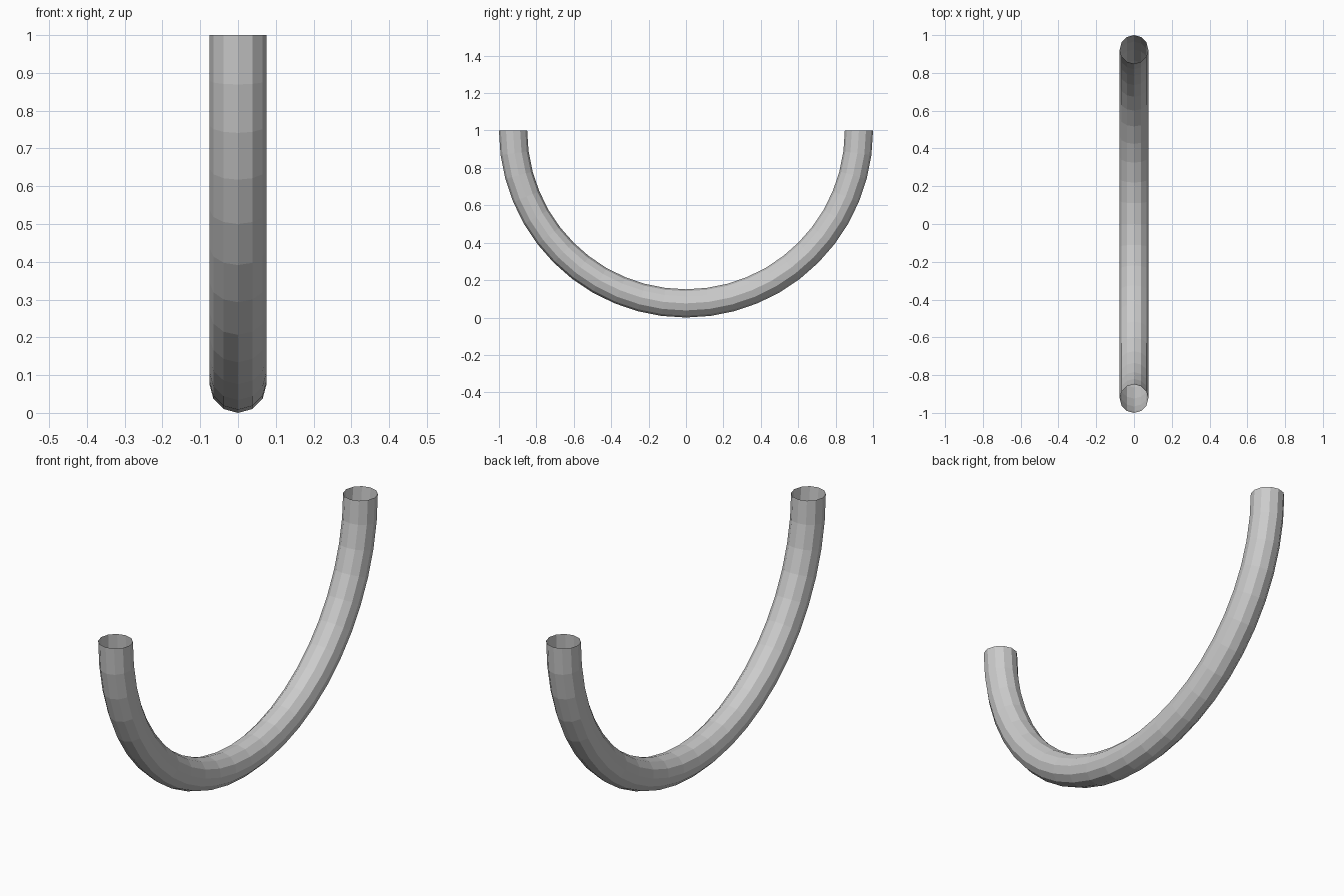
import bpy
import bmesh
from math import sin, cos, pi

if "Cube" in bpy.data.objects:
    bpy.data.objects.remove(bpy.data.objects["Cube"])

MINOR = 0.0755        # tube radius
MAJOR = 1.0 - MINOR   # bend radius to the tube centre
SIDES, STEPS = 12, 24

bm = bmesh.new()

# Rings of the tube swept along a half circle that opens upward
rings = []
for i in range(STEPS + 1):
    a = pi + pi * i / STEPS
    ring = []
    for j in range(SIDES):
        t = 2 * pi * j / SIDES
        r = MAJOR + MINOR * cos(t)
        ring.append(bm.verts.new((MINOR * sin(t), r * cos(a), 1 + r * sin(a))))
    rings.append(ring)

# Flat side faces, both ends left open
for r0, r1 in zip(rings, rings[1:]):
    for j in range(SIDES):
        k = (j + 1) % SIDES
        bm.faces.new((r0[j], r0[k], r1[k], r1[j]))

# Make every face point away from the tube centre line
bm.normal_update()
f = bm.faces[:][0] if len(bm.faces) else None
c = f.calc_center_median()
radial = (c.y ** 2 + (c.z - 1) ** 2) ** 0.5
outward = c.copy()
outward.y *= (radial - MAJOR) / radial
outward.z = (c.z - 1) * (radial - MAJOR) / radial
if f.normal.dot(outward) < 0:
    bmesh.ops.reverse_faces(bm, faces=bm.faces[:])

mesh = bpy.data.meshes.new("curved_pipe")
bm.to_mesh(mesh)
bm.free()
pipe = bpy.data.objects.new("curved_pipe", mesh)
bpy.context.collection.objects.link(pipe)
